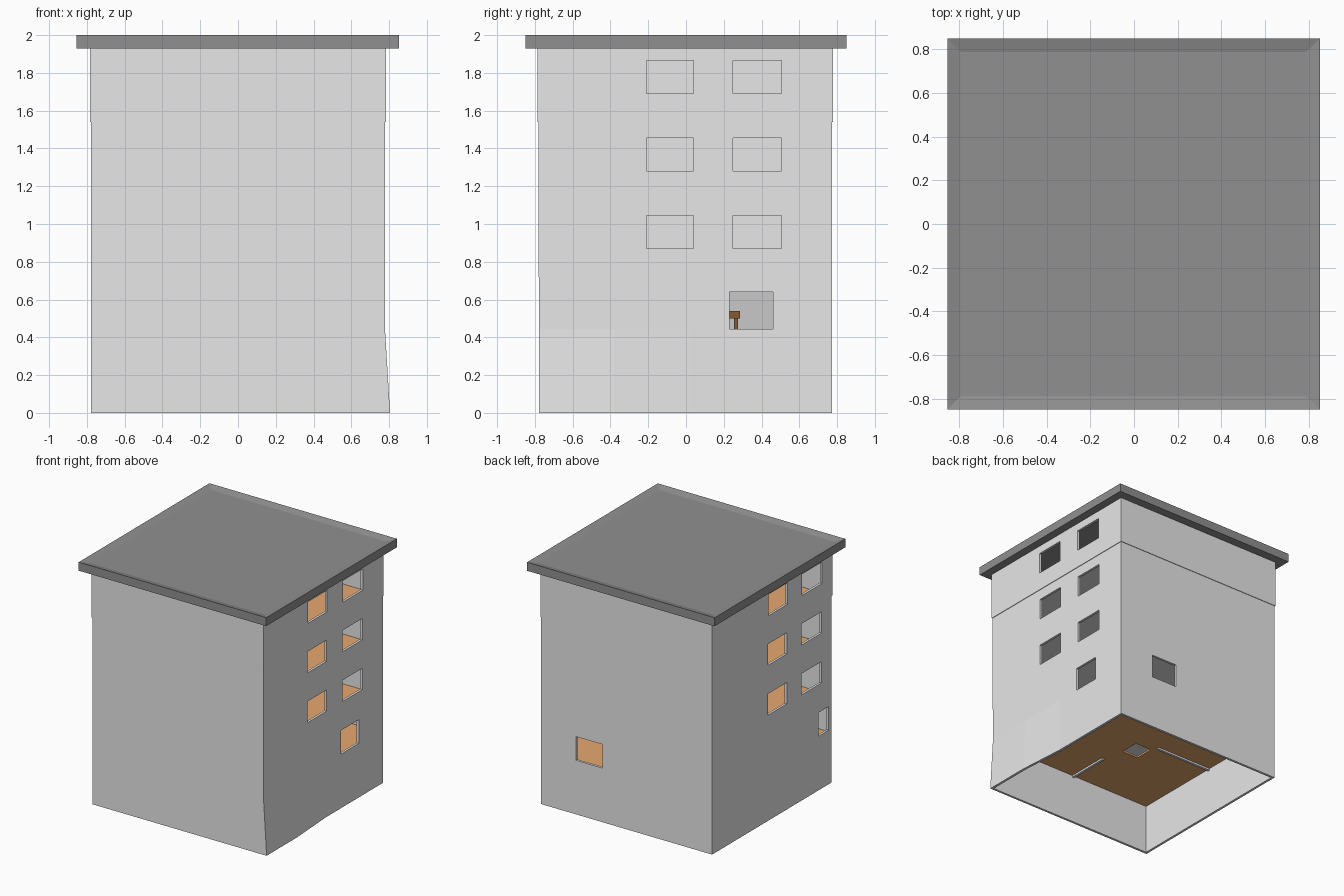
import bpy, bmesh

if "Cube" in bpy.data.objects:
    bpy.data.objects.remove(bpy.data.objects["Cube"])


def mat(name, r, g, b):
    m = bpy.data.materials.new(name)
    m.diffuse_color = (r, g, b, 1)
    m.use_nodes = True
    m.node_tree.nodes["Principled BSDF"].inputs["Base Color"].default_value = m.diffuse_color
    return m


WALL = mat("light_grey_wall", .8, .8, .8)
ROOF = mat("dark_grey_roof", .28, .28, .28)
FLOOR = mat("tan_floor", .82, .4, .16)
WOOD = mat("dark_brown_wood", .23, .105, .037)
ROOM = mat("mid_grey_partition", .58, .58, .58)


def finish(name, bm, *mats):
    me = bpy.data.meshes.new(name)
    bm.to_mesh(me)
    bm.free()
    ob = bpy.data.objects.new(name, me)
    for m in mats:
        me.materials.append(m)
    bpy.context.collection.objects.link(ob)
    return ob


def add_box(bm, x, y, z):
    verts = bmesh.ops.create_cube(bm, size=1)["verts"]
    for v in verts:
        v.co = [(a[0] + a[1]) / 2 + c * (a[1] - a[0]) for a, c in zip((x, y, z), v.co)]


def box(name, x, y, z, *mats):
    bm = bmesh.new()
    add_box(bm, x, y, z)
    if len(mats) > 1:                      # second material on the top face
        bm.normal_update()
        for f in bm.faces:
            f.material_index = int(f.normal.z > .9)
    return finish(name, bm, *mats)


def storey(name, z0, z1, x0, x1, y0, y1, windows, bulge=False):
    """Ring of four outer walls; windows maps side -> list of (a0, a1, zlo, zhi)."""
    sides = {"front": (x0, x1, lambda a, z: (a, y0, z)),
             "right": (y0, y1, lambda a, z: (x1, a, z)),
             "back": (x1, x0, lambda a, z: (a, y1, z)),
             "left": (y1, y0, lambda a, z: (x0, a, z))}
    zs = sorted({z0, z1, *(w[i] for ws in windows.values() for w in ws for i in (2, 3))})
    bm = bmesh.new()
    for side, (start, end, place) in sides.items():
        holes = windows.get(side, [])
        cuts = {start, end, *(h[i] for h in holes for i in (0, 1))}
        if bulge and side == "right":
            cuts |= {-.38, .03}
        us = sorted(cuts, reverse=start > end)
        for u, v in zip(us, us[1:]):
            for a, b in zip(zs, zs[1:]):
                mu, mz = (u + v) / 2, (a + b) / 2
                if any(h[0] < mu < h[1] and h[2] < mz < h[3] for h in holes):
                    continue
                bm.faces.new([bm.verts.new(place(*p)) for p in ((u, a), (v, a), (v, b), (u, b))])
    bmesh.ops.remove_doubles(bm, verts=bm.verts, dist=.0005)
    if bulge:                              # base leans out at the front right
        for v in bm.verts:
            if v.co.z < .01 and v.co.x > .7 and v.co.y < -.3:
                v.co.x = .805
    ob = finish(name, bm, WALL)
    mod = ob.modifiers.new("thickness", "SOLIDIFY")
    mod.thickness, mod.offset, mod.use_even_offset = .02, -1, True


# Ground storey with hollow base
lo, hi = .445, .64
storey("ground_walls", 0, .72, -.778, .778, -.778, .772,
       {"right": [(.23, .46, lo, hi)], "back": [(.22, .46, lo, hi)],
        "left": [(-.74, -.61, lo, hi)]}, bulge=True)

# Three upper storeys
for i in range(3):
    z = .72 + .41 * i
    a, b = z + .15, z + .325
    g = .005 if i == 2 else 0
    storey(f"upper_walls_{i + 1}", z, z + .41, -.778 - g, .778 + g, -.782 - g, .772 + g,
           {"right": [(-.21, .04, a, b), (.25, .505, a, b)],
            "left": [(-.2, .045, a, b), (-.65, -.39, a, b)]})
    box(f"upper_floor_{i + 1}", (-.76, .76), (-.76, .755), (z - .015, z + .01), WALL, FLOOR)
    box(f"dividing_wall_{i + 1}", (-.01, .01), (-.765, .76), (z + .01, z + .395), WALL)

# Ground floor, with a square opening
bm = bmesh.new()
for x, y in (((-.76, -.22), (-.76, .755)), ((-.07, .76), (-.76, .755)),
             ((-.22, -.07), (-.76, -.22)), ((-.22, -.07), (-.06, .755))):
    add_box(bm, x, y, (.41, .425))
finish("ground_floor", bm, FLOOR)

# Ground partitions, slightly below the floor
box("partition_front", (-.03, -.01), (-.765, -.4), (.395, .705), WALL)
box("partition_side", (-.765, -.245), (-.01, .01), (.395, .705), WALL)
box("partition_back", (-.265, -.245), (.01, .755), (.425, .705), ROOM)

# Wooden table
bm = bmesh.new()
add_box(bm, (-.2, .12), (.05, .285), (.5, .54))
for x in (-.19, .09):
    for y in (.06, .255):
        add_box(bm, (x, x + .02), (y, y + .02), (.425, .5))
finish("table", bm, WOOD)

# Roof slab with recessed top
bm = bmesh.new()
add_box(bm, (-.855, .852), (-.85, .85), (1.93, 2))
bm.normal_update()
top = [f for f in bm.faces if f.normal.z > .9]
bmesh.ops.inset_region(bm, faces=top, thickness=.087)
bmesh.ops.translate(bm, verts=top[0].verts, vec=(0, 0, -.015))
finish("roof", bm, ROOF)
